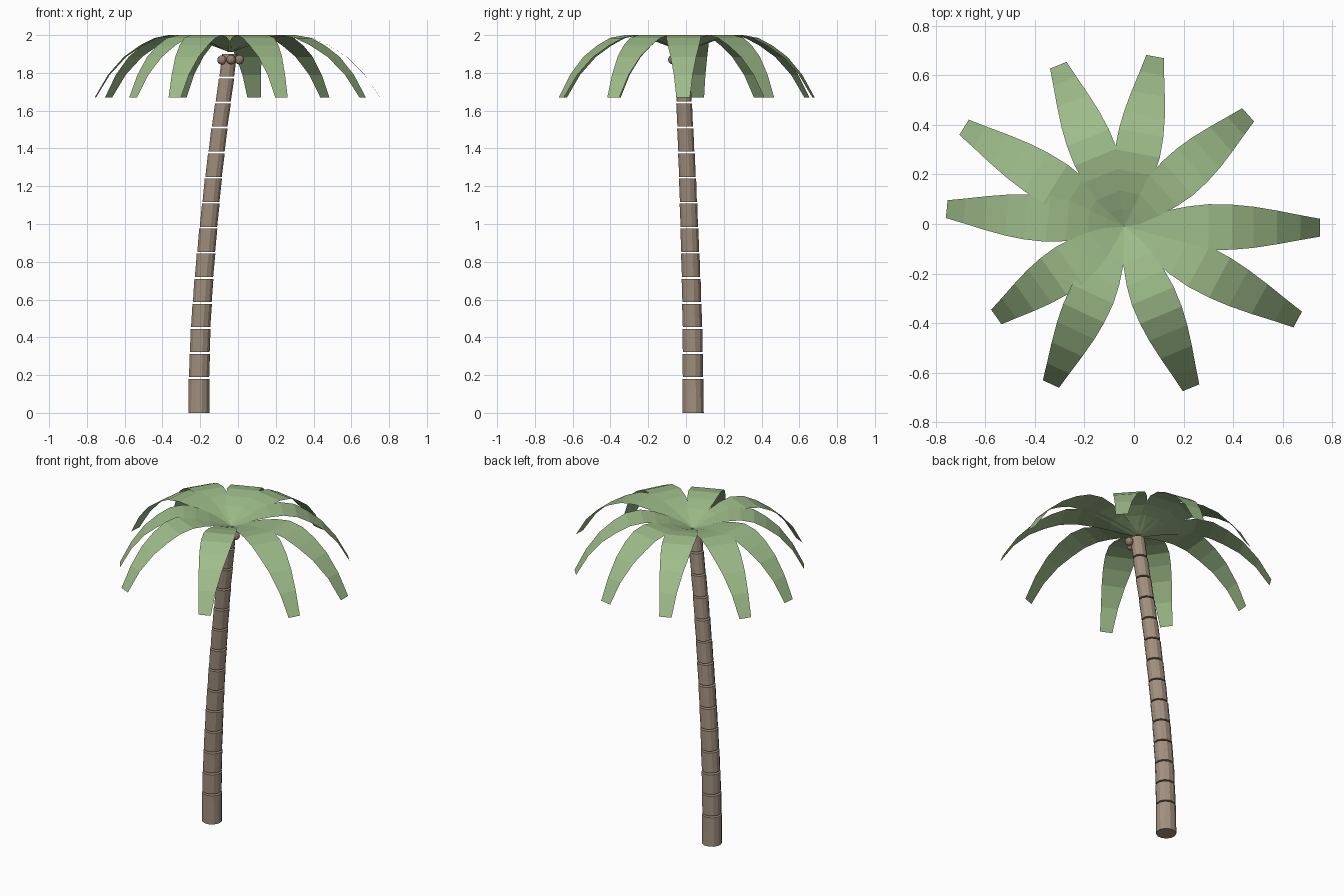
import bpy, bmesh, math
from mathutils import Vector

if "Cube" in bpy.data.objects:
    bpy.data.objects.remove(bpy.data.objects["Cube"])


def material(name, rgb):
    m = bpy.data.materials.new(name)
    m.diffuse_color = (*rgb, 1)
    m.use_nodes = True
    m.node_tree.nodes["Principled BSDF"].inputs["Base Color"].default_value = m.diffuse_color
    return m


LEAF = material("leaf green", (0.34, 0.50, 0.25))
BARK = material("bark brown", (0.36, 0.28, 0.21))
NUT = material("nut brown", (0.30, 0.22, 0.16))


def finish(name, bm, mat):
    me = bpy.data.meshes.new(name)
    bm.to_mesh(me)
    bm.free()
    me.materials.append(mat)
    ob = bpy.data.objects.new(name, me)
    bpy.context.collection.objects.link(ob)
    return ob


def lerp(table, t):
    for (a, va), (b, vb) in zip(table, table[1:]):
        if t <= b:
            return va + (vb - va) * (t - a) / (b - a)
    return table[-1][1]


# Leaning trunk centre line and thickness by height
TRUNK_X = [(0, -.207), (.185, -.206), (.45, -.198), (.72, -.18), (.98, -.157),
           (1.245, -.13), (1.51, -.098), (1.775, -.06), (1.9, -.045)]
TRUNK_Y = [(0, .038), (.45, .034), (.72, .027), (1.245, .008), (1.64, -.01), (1.9, -.022)]
SIDES = 12


def trunk_ring(bm, z, r):
    c = Vector((lerp(TRUNK_X, z), lerp(TRUNK_Y, z), z))
    return [bm.verts.new(c + Vector((r * math.cos(a), r * math.sin(a), 0)))
            for a in (2 * math.pi * (i + .5) / SIDES for i in range(SIDES))]


# Trunk segments, separated by narrow gaps
joints = [0] + [.185 + .1325 * i for i in range(13)] + [1.9]
joints = joints[:14] + [1.9] if joints[13] < 1.8 else joints[:13] + [1.9]
for n, (z0, z1) in enumerate(zip(joints, joints[1:])):
    bm = bmesh.new()
    bottom = z0 + (.005 if n else 0)
    top = z1 - (.005 if z1 < 1.9 else 0)
    low = trunk_ring(bm, bottom, .058 - .0095 * bottom - (.001 if n else 0))
    high = trunk_ring(bm, top, .058 - .0095 * top + .001)
    for i in range(SIDES):
        j = (i + 1) % SIDES
        bm.faces.new((low[i], low[j], high[j], high[i]))
    bm.faces.new(low[::-1])
    bm.faces.new(high)
    finish("trunk_segment", bm, BARK)

# Nuts under the crown
for p in ((-.085, -.045, 1.868), (-.037, -.07, 1.87), (.007, -.035, 1.87)):
    bm = bmesh.new()
    bmesh.ops.create_uvsphere(bm, u_segments=12, v_segments=8, radius=.025)
    bmesh.ops.translate(bm, verts=bm.verts, vec=p)
    finish("nut", bm, NUT)

# Palm leaves: arched strips from the crown centre to each tip
CROWN = Vector((-.04, -.01))
TIPS = [(.75, -.015), (.46, .44), (.085, .675), (-.305, .64), (-.685, .39),
        (-.755, .06), (-.555, -.375), (-.335, -.645), (.23, -.66), (.66, -.385)]
# fraction of length, height, half width
ARCH = [(0, 1.91, .012), (.1, 1.94, .04), (.2, 1.967, .062), (.32, 1.99, .082),
        (.43, 2.0, .092), (.55, 1.985, .091), (.66, 1.945, .083),
        (.78, 1.885, .068), (.9, 1.79, .05), (1, 1.67, .036)]
for tip in TIPS:
    span = Vector(tip) - CROWN
    side = Vector((-span.y, span.x)).normalized()
    bm = bmesh.new()
    previous = None
    for t, z, w in ARCH:
        c = CROWN + span * t
        row = [bm.verts.new((*(c + side * s * w), z)) for s in (-1, 1)]
        if previous:
            bm.faces.new((previous[0], row[0], row[1], previous[1]))
        previous = row
    finish("leaf", bm, LEAF)
